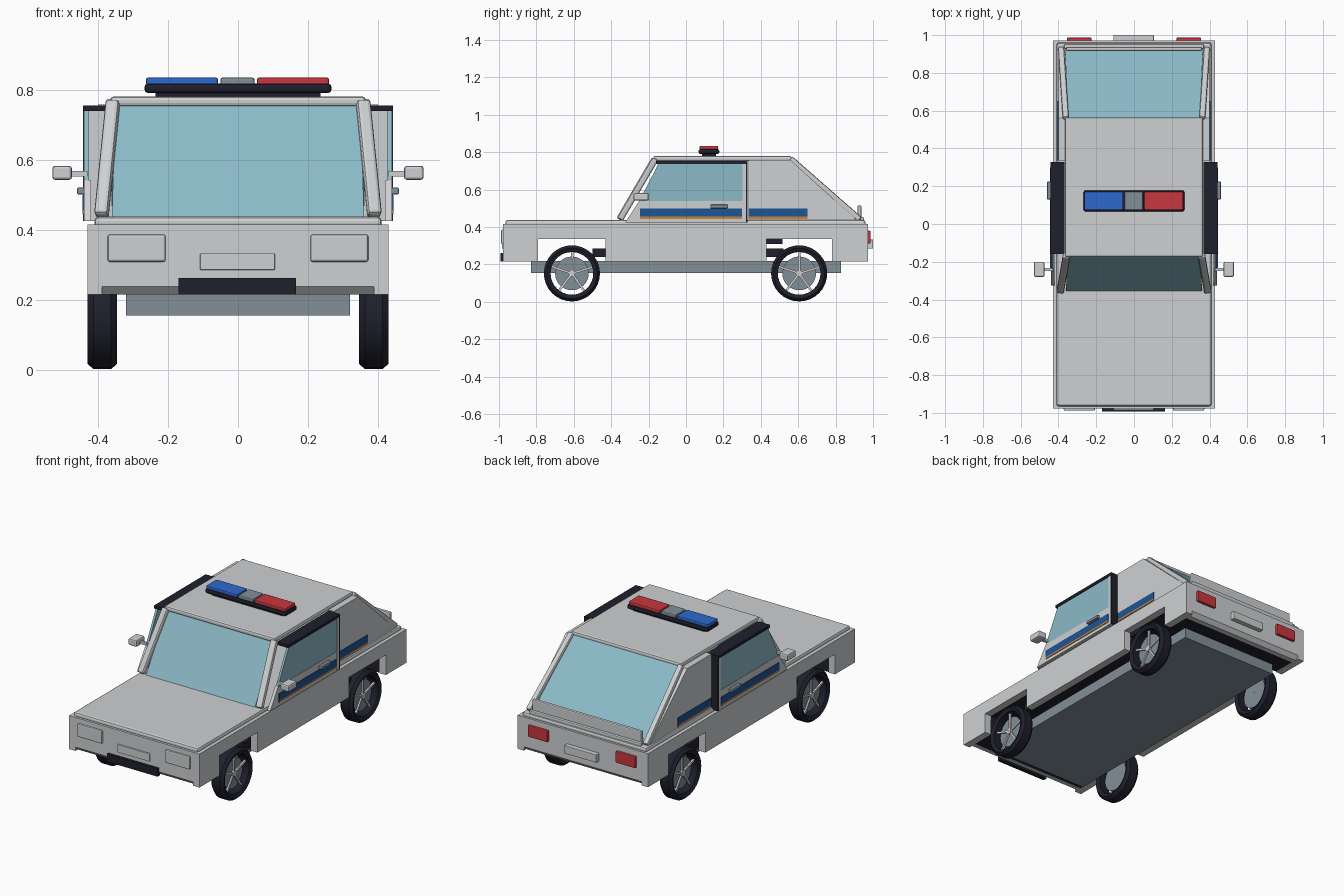
import bpy, bmesh, math
from mathutils import Vector, Matrix

if "Cube" in bpy.data.objects:
    bpy.data.objects.remove(bpy.data.objects["Cube"])


def material(name, r, g, b):
    m = bpy.data.materials.new(name)
    m.use_nodes = True
    m.diffuse_color = (r, g, b, 1)
    m.node_tree.nodes["Principled BSDF"].inputs["Base Color"].default_value = (r, g, b, 1)
    return m


PAINT = material("light grey paint", 0.62, 0.63, 0.64)
BLACK = material("black rubber", 0.014, 0.014, 0.026)
STEEL = material("blue grey steel", 0.22, 0.28, 0.31)
GLASS = material("teal glass", 0.26, 0.49, 0.58)
BLUE = material("lamp blue", 0.027, 0.14, 0.62)
RED = material("lamp red", 0.58, 0.038, 0.048)
STRIPE = material("stripe blue", 0.013, 0.09, 0.31)
ORANGE = material("stripe orange", 0.6, 0.23, 0.04)


def finish(name, bm, mat, bevel=0.0):
    bmesh.ops.recalc_face_normals(bm, faces=bm.faces)
    mesh = bpy.data.meshes.new(name)
    bm.to_mesh(mesh)
    bm.free()
    mesh.materials.append(mat)
    ob = bpy.data.objects.new(name, mesh)
    bpy.context.scene.collection.objects.link(ob)
    if bevel:
        mod = ob.modifiers.new("edge", 'BEVEL')
        mod.width, mod.segments = bevel, 2
    return ob


def box(name, xs, ys, zs, mat, bevel=0.0):
    bm = bmesh.new()
    bmesh.ops.create_cube(bm, size=1)
    for v in bm.verts:
        v.co = [(r[0] + r[1]) / 2 + c * (r[1] - r[0]) for c, r in zip(v.co, (xs, ys, zs))]
    return finish(name, bm, mat, bevel)


def slab(name, points, push, mat, bevel=0.0):
    """Flat outline thickened along a vector."""
    bm = bmesh.new()
    face = bm.faces.new([bm.verts.new(p) for p in points])
    new = bmesh.ops.extrude_face_region(bm, geom=[face])["geom"]
    bmesh.ops.translate(bm, vec=push, verts=[g for g in new if isinstance(g, bmesh.types.BMVert)])
    return finish(name, bm, mat, bevel)


def side_slab(name, outline, x0, x1, mat, bevel=0.0):
    return slab(name, [(x0, y, z) for y, z in outline], (x1 - x0, 0, 0), mat, bevel)


def bar(name, a, b, width, depth, mat, bevel=0.0):
    a, b = Vector(a), Vector(b)
    bm = bmesh.new()
    bmesh.ops.create_cube(bm, size=1)
    bmesh.ops.scale(bm, vec=(width, depth, (b - a).length), verts=bm.verts)
    turn = (b - a).to_track_quat('Z', 'Y').to_matrix().to_4x4()
    bmesh.ops.transform(bm, matrix=Matrix.Translation((a + b) / 2) @ turn, verts=bm.verts)
    return finish(name, bm, mat, bevel)


def lathe(name, profile, y, z, mat, steps=32):
    """Closed (radius, x) profile spun round a wheel axis."""
    bm = bmesh.new()
    rings = []
    for i in range(steps):
        a = math.tau * i / steps
        rings.append([bm.verts.new((x, y + r * math.cos(a), z + r * math.sin(a))) for r, x in profile])
    n = len(profile)
    for i in range(steps):
        p, q = rings[i], rings[(i + 1) % steps]
        for j in range(n):
            k = (j + 1) % n
            bm.faces.new((p[j], p[k], q[k], q[j]))
    ob = finish(name, bm, mat)
    bpy.context.view_layer.objects.active = ob
    ob.select_set(True)
    bpy.ops.object.shade_smooth_by_angle(angle=math.radians(40))
    ob.select_set(False)
    return ob


def well_outline(front, back, low, top, arch):
    """Body side outline with two square wheel openings."""
    return [(front, low), (front, top), (back, top), (back, low), (0.78, low), (0.78, arch),
            (0.43, arch), (0.43, low), (-0.43, low), (-0.43, arch), (-0.79, arch), (-0.79, low)]


# Lower body: dark core, painted skins, nose, tail and deck
side_slab("body_core", well_outline(-0.94, 0.93, 0.218, 0.41, 0.337), -0.39, 0.39, BLACK)
side_slab("nose_panel", [(-0.978, 0.238), (-0.978, 0.415), (-0.93, 0.415), (-0.93, 0.215), (-0.955, 0.215)],
          -0.39, 0.39, PAINT)
side_slab("tail_panel", [(0.972, 0.238), (0.972, 0.415), (0.92, 0.415), (0.92, 0.215), (0.95, 0.215)],
          -0.39, 0.39, PAINT)
box("deck", (-0.41, 0.41), (-0.965, 0.96), (0.405, 0.437), PAINT, 0.012)
box("chassis", (-0.32, 0.32), (-0.83, 0.83), (0.155, 0.217), STEEL)

# Nose and tail fittings
box("front_bumper", (-0.17, 0.165), (-0.993, -0.97), (0.215, 0.262), BLACK)
for label, ys in (("front", (-0.985, -0.97)), ("rear", (0.965, 1.0))):
    box(label + "_plate", (-0.108, 0.105), ys, (0.285, 0.332), PAINT, 0.002)
box("spoiler", (-0.36, 0.36), (0.917, 0.937), (0.43, 0.515), PAINT, 0.006)

# Roof, front and rear glass
box("roof", (-0.365, 0.365), (-0.175, 0.565), (0.752, 0.78), PAINT, 0.01)
slab("windscreen", [(-0.36, -0.355, 0.435), (0.36, -0.355, 0.435), (0.35, -0.165, 0.76), (-0.35, -0.165, 0.76)],
     (0, 0.012, -0.007), GLASS)
slab("rear_window", [(-0.365, 0.925, 0.435), (0.365, 0.925, 0.435), (0.35, 0.56, 0.765), (-0.35, 0.56, 0.765)],
     (0, -0.008, -0.01), GLASS)
bar("rear_window_sill", (-0.37, 0.94, 0.44), (0.37, 0.94, 0.44), 0.025, 0.025, PAINT, 0.006)

# Light bar
box("light_bar_foot", (-0.235, 0.235), (0.085, 0.16), (0.775, 0.795), BLACK)
box("light_bar_base", (-0.267, 0.267), (0.067, 0.178), (0.79, 0.817), BLACK, 0.01)
for name, xs, mat in (("blue_lamp", (-0.263, -0.057), BLUE), ("centre_lamp", (-0.05, 0.047), STEEL),
                      ("red_lamp", (0.054, 0.26), RED)):
    box(name, xs, (0.073, 0.172), (0.812, 0.834), mat, 0.006)

for s, tag in ((1, "left_"), (-1, "right_")):
    def sx(a, b):
        return sorted((s * a, s * b))

    # Painted side skin and inner rails
    side_slab(tag + "body_side", well_outline(-0.978, 0.972, 0.215, 0.415, 0.335), s * 0.388, s * 0.43, PAINT)
    box(tag + "rail", sx(0.33, 0.385), (-0.5, 0.52), (0.24, 0.285), BLACK)
    box(tag + "rear_bracket", sx(0.33, 0.385), (0.43, 0.515), (0.31, 0.337), BLACK)

    # Lamps
    box(tag + "headlight", sx(0.207, 0.372), (-0.988, -0.97), (0.308, 0.386), PAINT, 0.006)
    box(tag + "taillight", sx(0.225, 0.355), (0.965, 0.987), (0.312, 0.38), RED, 0.005)

    # Roof pillars
    bar(tag + "front_pillar", (s * 0.39, -0.355, 0.44), (s * 0.357, -0.165, 0.765), 0.04, 0.035, PAINT, 0.01)
    bar(tag + "rear_pillar", (s * 0.386, 0.93, 0.44), (s * 0.361, 0.56, 0.765), 0.032, 0.03, PAINT, 0.008)

    # Door with glass, dark header and rear post
    side_slab(tag + "door", [(-0.325, 0.425), (-0.25, 0.54), (0.315, 0.54), (0.315, 0.425)],
              s * 0.42, s * 0.44, PAINT)
    side_slab(tag + "door_glass", [(-0.25, 0.54), (-0.145, 0.742), (0.305, 0.742), (0.305, 0.54)],
              s * 0.425, s * 0.438, GLASS)
    box(tag + "door_header", sx(0.368, 0.443), (-0.16, 0.328), (0.738, 0.755), BLACK)
    box(tag + "door_post", sx(0.368, 0.441), (0.302, 0.32), (0.425, 0.74), PAINT)
    box(tag + "door_post_back", sx(0.368, 0.442), (0.32, 0.328), (0.425, 0.74), BLACK)
    box(tag + "door_handle", sx(0.438, 0.46), (0.13, 0.225), (0.5, 0.52), STEEL, 0.005)

    # Rear quarter panel
    side_slab(tag + "quarter_panel", [(0.333, 0.43), (0.333, 0.757), (0.56, 0.757), (0.92, 0.43)],
              s * 0.36, s * 0.4, PAINT)

    # Side stripes
    for part, x, y0, y1 in (("door", 0.438, -0.245, 0.3), ("quarter", 0.398, 0.335, 0.65)):
        box(tag + part + "_stripe", sx(x, x + 0.006), (y0, y1), (0.455, 0.498), STRIPE)
        box(tag + part + "_trim", sx(x, x + 0.006), (y0, y1), (0.444, 0.455), ORANGE)

    # Mirror
    bar(tag + "mirror_arm", (s * 0.43, -0.24, 0.56), (s * 0.48, -0.24, 0.56), 0.016, 0.016, PAINT)
    box(tag + "mirror", sx(0.474, 0.53), (-0.28, -0.2), (0.542, 0.582), PAINT, 0.008)

    # Wheels: tyre, disc and five spokes
    for end, y in (("front_", -0.61), ("rear_", 0.605)):
        z = 0.152
        lathe(tag + end + "tyre", [(0.114, s * 0.355), (0.135, s * 0.345), (0.15, s * 0.362),
                                   (0.15, s * 0.413), (0.135, s * 0.43), (0.114, s * 0.42)], y, z, BLACK)
        lathe(tag + end + "disc", [(0.001, s * 0.375), (0.09, s * 0.375), (0.09, s * 0.395), (0.001, s * 0.395)],
              y, z, STEEL)
        lathe(tag + end + "hub", [(0.001, s * 0.39), (0.018, s * 0.39), (0.018, s * 0.408), (0.001, s * 0.408)],
              y, z, PAINT, 16)
        for i in range(5):
            a = math.tau * i / 5 + 0.3
            bar(tag + end + "spoke", (s * 0.398, y, z),
                (s * 0.398, y + 0.118 * math.cos(a), z + 0.118 * math.sin(a)), 0.012, 0.012, PAINT)
